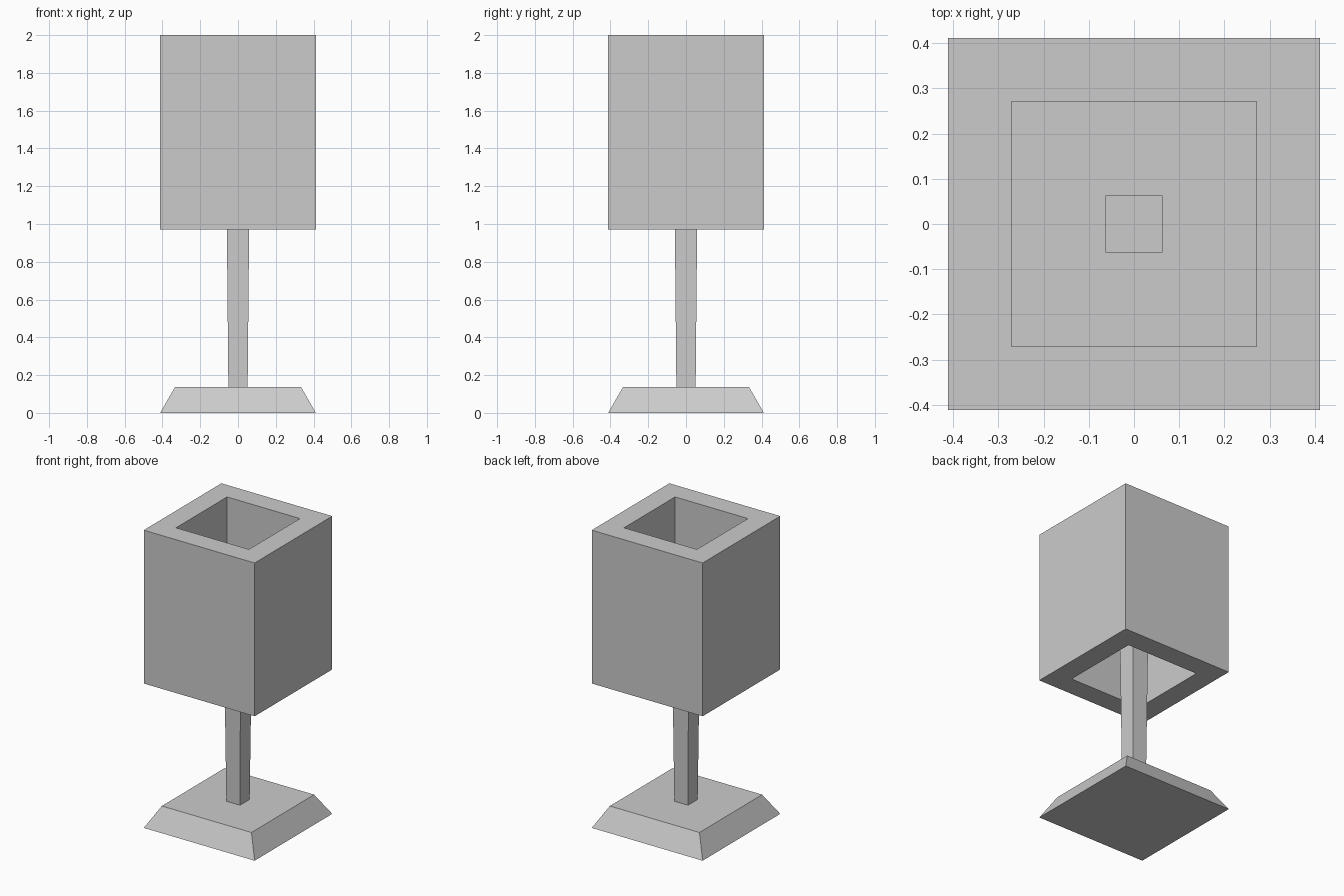
import bpy, bmesh

if "Cube" in bpy.data.objects:
    bpy.data.objects.remove(bpy.data.objects["Cube"])


def loft(name, rings, closed=False):
    """Skin square rings given as (half_width, z); cap the ends or close the loop."""
    bm = bmesh.new()
    loops = [[bm.verts.new((sx * h, sy * h, z))
              for sx, sy in ((-1, -1), (1, -1), (1, 1), (-1, 1))] for h, z in rings]
    pairs = list(zip(loops, loops[1:]))
    if closed:
        pairs.append((loops[-1], loops[0]))
    else:
        bm.faces.new(loops[0])
        bm.faces.new(loops[-1])
    for a, b in pairs:
        for i in range(4):
            j = (i + 1) % 4
            bm.faces.new((a[i], a[j], b[j], b[i]))
    bmesh.ops.recalc_face_normals(bm, faces=bm.faces)
    mesh = bpy.data.meshes.new(name)
    bm.to_mesh(mesh)
    bm.free()
    obj = bpy.data.objects.new(name, mesh)
    bpy.context.collection.objects.link(obj)
    return obj


# Bevelled square foot
loft("lamp_base", [(0.412, 0), (0.333, 0.138)])

# Slightly flared post, ending inside the shade
loft("lamp_stem", [(0.051, 0.138), (0.0635, 1.45)])

# Thick-walled shade, open at top and bottom
loft("lamp_shade", [(0.412, 0.97), (0.412, 2.0), (0.271, 2.0), (0.271, 0.97)], closed=True)
